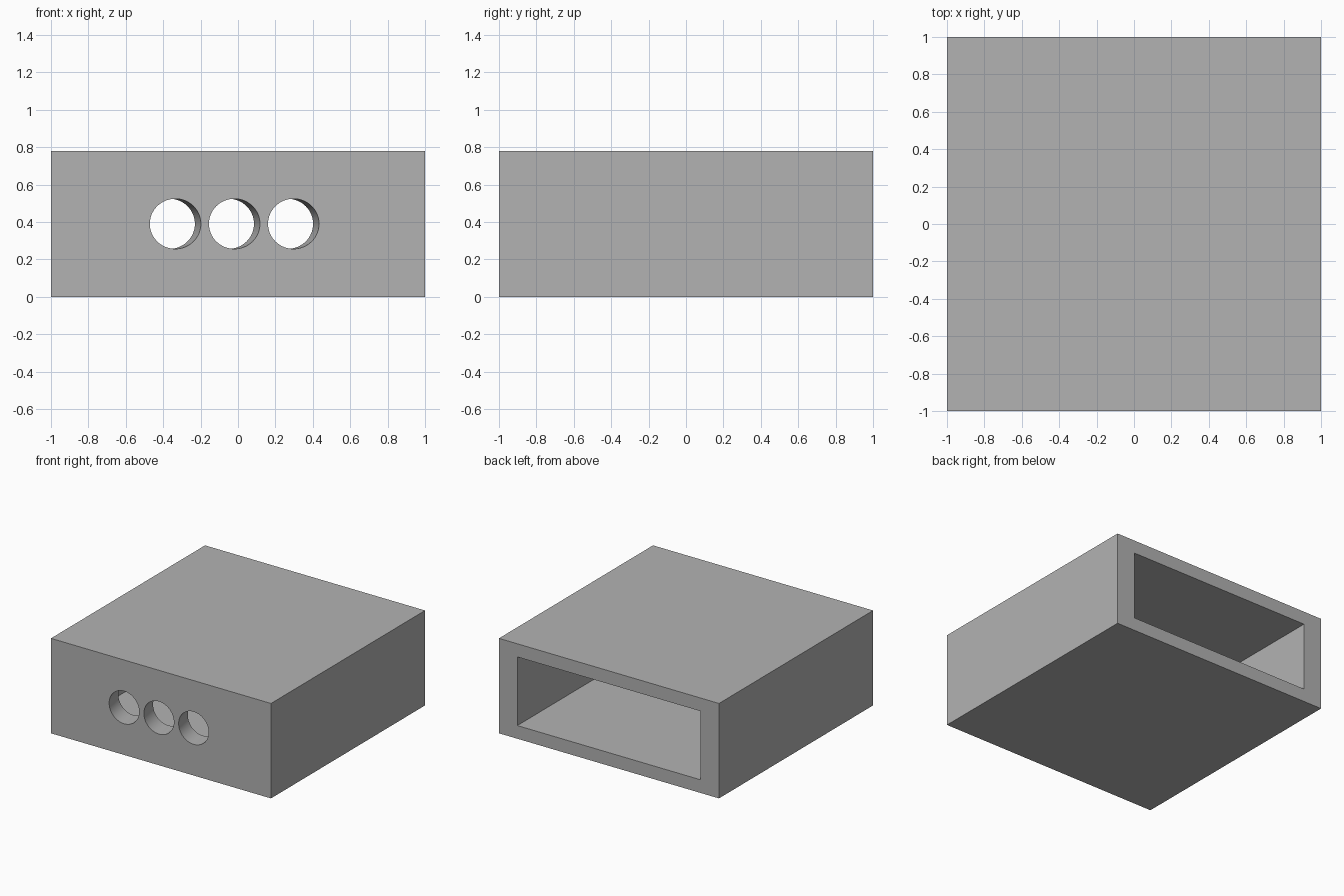
import bpy
import math
from mathutils import Matrix

cube = bpy.data.objects.get("Cube")
if cube:
    bpy.data.objects.remove(cube, do_unlink=True)

WIDTH, HEIGHT = 2.0, 0.78
SIDE_WALL, FLOOR_WALL, FRONT_WALL = 0.167, 0.108, 0.165
HOLE_RADIUS, HOLE_SHIFT = 0.134, 0.032
MID_Z = HEIGHT / 2

grey = bpy.data.materials.new("plain grey")
grey.use_nodes = True
colour = (0.448, 0.448, 0.448, 1)
grey.diffuse_color = colour
grey.node_tree.nodes["Principled BSDF"].inputs["Base Color"].default_value = colour


def block(name, size, centre):
    bpy.ops.mesh.primitive_cube_add(size=1)
    obj = bpy.context.object
    obj.name = name
    obj.data.transform(Matrix.Translation(centre) @ Matrix.Diagonal((*size, 1)))
    obj.data.materials.append(grey)
    return obj


def cut(target, cutter):
    mod = target.modifiers.new(cutter.name, 'BOOLEAN')
    mod.operation, mod.solver, mod.object = 'DIFFERENCE', 'EXACT', cutter
    bpy.context.view_layer.objects.active = target
    bpy.ops.object.modifier_apply(modifier=mod.name)
    bpy.data.objects.remove(cutter, do_unlink=True)


# Outer housing
housing = block("housing", (WIDTH, WIDTH, HEIGHT), (0, 0, MID_Z))

# Cavity, open at the back
front, back = -WIDTH / 2 + FRONT_WALL, WIDTH / 2 + 0.1
cut(housing, block("cavity_cutter",
                   (WIDTH - 2 * SIDE_WALL, back - front, HEIGHT - 2 * FLOOR_WALL),
                   (0, (front + back) / 2, MID_Z)))

# Three slanted round holes through the front wall
slant = math.atan2(HOLE_SHIFT, FRONT_WALL)
for i in range(3):
    x = -0.335 + 0.316 * i
    bpy.ops.mesh.primitive_cylinder_add(vertices=64, radius=HOLE_RADIUS, depth=0.6)
    drill = bpy.context.object
    drill.name = "hole_cutter"
    drill.data.materials.append(grey)
    drill.data.transform(Matrix.Translation((x, -WIDTH / 2, MID_Z))
                         @ Matrix.Rotation(slant, 4, 'Z')
                         @ Matrix.Rotation(math.pi / 2, 4, 'X'))
    cut(housing, drill)

bpy.ops.object.select_all(action='DESELECT')
housing.select_set(True)
bpy.context.view_layer.objects.active = housing
bpy.ops.object.shade_smooth_by_angle(angle=math.radians(30))
